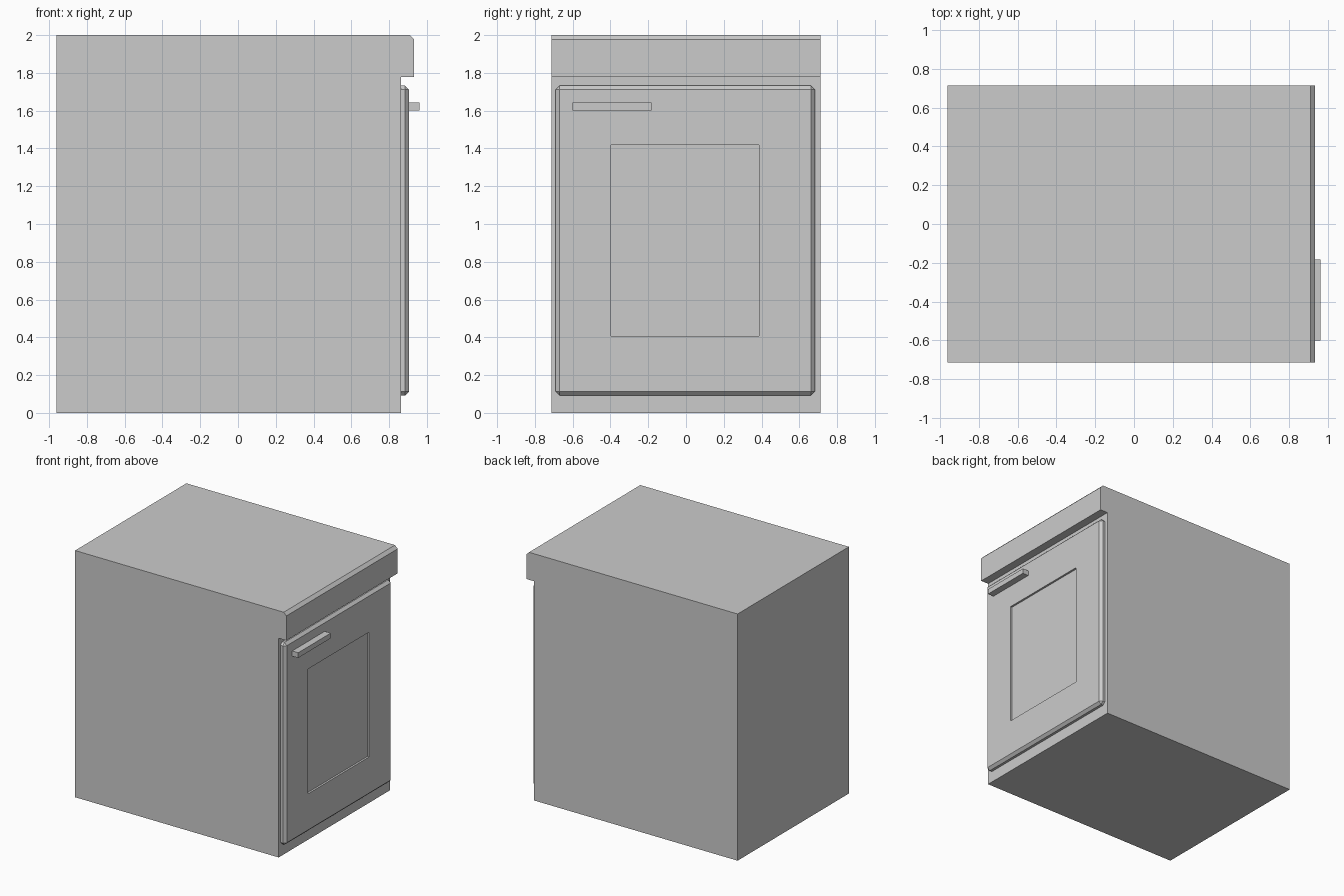
import bpy, bmesh

if "Cube" in bpy.data.objects:
    bpy.data.objects.remove(bpy.data.objects["Cube"])


def finish(bm, name):
    bmesh.ops.recalc_face_normals(bm, faces=bm.faces[:])
    mesh = bpy.data.meshes.new(name)
    bm.to_mesh(mesh)
    bm.free()
    obj = bpy.data.objects.new(name, mesh)
    bpy.context.collection.objects.link(obj)
    return obj


def box(lo, hi):
    bm = bmesh.new()
    bmesh.ops.create_cube(bm, size=1)
    for v in bm.verts:
        v.co = [hi[i] if v.co[i] > 0 else lo[i] for i in range(3)]
    return bm


# Cabinet body with overhanging, chamfered worktop: one side profile swept across y
profile = [(-0.962, 0), (0.864, 0), (0.864, 1.777), (0.933, 1.777),
           (0.933, 1.976), (0.909, 2), (-0.962, 2)]
bm = bmesh.new()
side = bm.faces.new([bm.verts.new((x, -0.713, z)) for x, z in profile])
swept = bmesh.ops.extrude_face_region(bm, geom=[side], use_keep_orig=True)["geom"]
bmesh.ops.translate(bm, vec=(0, 1.426, 0),
                    verts=[g for g in swept if isinstance(g, bmesh.types.BMVert)])
finish(bm, "cabinet_body")

# Door slab with chamfered front and corner edges
BACK, FRONT = 0.864, 0.906
bm = box((BACK, -0.69, 0.092), (FRONT, 0.682, 1.732))
edges = [e for e in bm.edges if any(v.co.x > BACK + 0.01 for v in e.verts)]
bmesh.ops.bevel(bm, geom=edges, offset=0.021, segments=1, affect='EDGES')

# Recessed door panel
panel = max(bm.faces, key=lambda f: f.calc_center_median().x)
bmesh.ops.inset_individual(bm, faces=[panel], thickness=0.2)
for v in panel.verts:
    v.co.y = 0.387 if v.co.y > 0 else -0.397
    v.co.z = 1.418 if v.co.z > 0.9 else 0.406
bmesh.ops.inset_individual(bm, faces=[panel], thickness=0, depth=-0.016)
finish(bm, "door")

# Bar handle
finish(box((FRONT, -0.6, 1.6), (0.96, -0.183, 1.642)), "door_handle")
